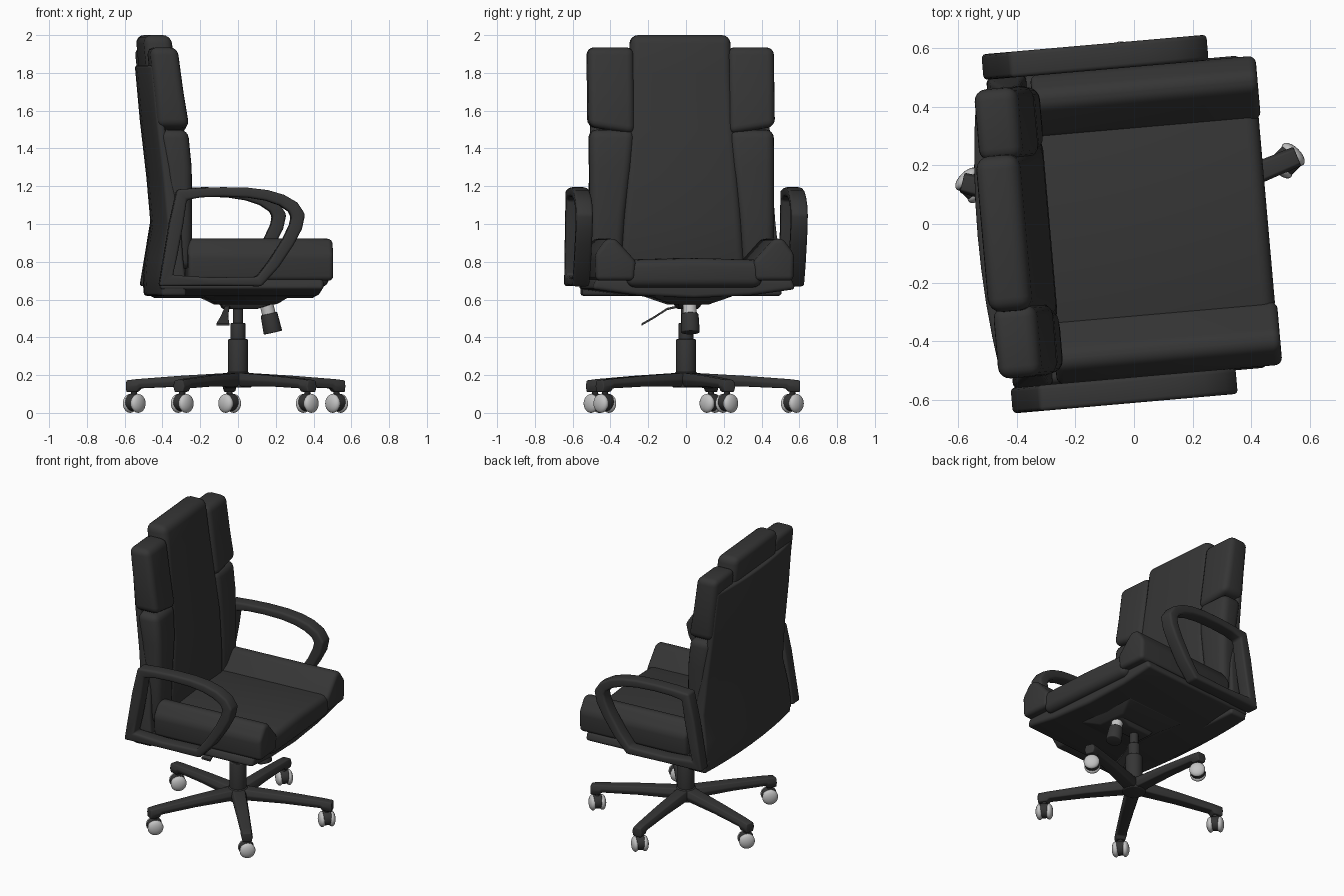
import bpy, bmesh, math
from mathutils import Vector

if "Cube" in bpy.data.objects:
    bpy.data.objects.remove(bpy.data.objects["Cube"])

YAW = math.radians(5)          # the seat is swivelled a little on its base


def colour(name, v):
    m = bpy.data.materials.new(name)
    m.diffuse_color = (v, v, v, 1)
    m.use_nodes = True
    m.node_tree.nodes["Principled BSDF"].inputs["Base Color"].default_value = m.diffuse_color
    return m


BLACK = colour("black leather", 0.036)
GREY = colour("light grey plastic", 0.55)


def finish(name, bm, mat, bevel=0, upper=False, segs=3):
    bmesh.ops.recalc_face_normals(bm, faces=bm.faces)
    me = bpy.data.meshes.new(name)
    bm.to_mesh(me)
    bm.free()
    ob = bpy.data.objects.new(name, me)
    bpy.context.collection.objects.link(ob)
    me.materials.append(mat)
    if upper:
        ob.rotation_euler.z = YAW
        ob.location.y = 0.007
    bpy.ops.object.select_all(action='DESELECT')
    ob.select_set(True)
    bpy.context.view_layer.objects.active = ob
    if bevel:
        b = ob.modifiers.new("round", 'BEVEL')
        b.width, b.segments, b.limit_method = bevel, segs, 'ANGLE'
        b.angle_limit = math.radians(35)
        bpy.ops.object.convert(target='MESH')
    bpy.ops.object.shade_smooth_by_angle(angle=math.radians(40))
    return ob


def loft(name, rings, mat=BLACK, bevel=0, upper=False, closed=False, segs=3):
    """Skin a series of equal rings; cap the ends unless closed."""
    bm = bmesh.new()
    vs = [[bm.verts.new(p) for p in r] for r in rings]
    n = len(rings[0])
    for i in range(len(vs) if closed else len(vs) - 1):
        a, b = vs[i], vs[(i + 1) % len(vs)]
        for j in range(n):
            bm.faces.new((a[j], a[(j + 1) % n], b[(j + 1) % n], b[j]))
    if not closed:
        bm.faces.new(vs[0])
        bm.faces.new(vs[-1])
    return finish(name, bm, mat, bevel, upper, segs)


def rod(name, p, q, r0, r1=None, mat=BLACK, bevel=0, upper=False, n=24):
    """Round bar from p to q."""
    p, q = Vector(p), Vector(q)
    rot = (q - p).to_track_quat('Z', 'Y')
    rings = []
    for c, r in ((p, r0), (q, r1 or r0)):
        rings.append([c + rot @ Vector((r * math.cos(k * math.tau / n), r * math.sin(k * math.tau / n), 0))
                      for k in range(n)])
    return loft(name, rings, mat, bevel, upper)


def upright(name, secs, bevel):
    """Cushion from (z, back, front, side_a, side_b) levels."""
    loft(name, [[(u0, a, z), (u1, a, z), (u1, b, z), (u0, b, z)] for z, u0, u1, a, b in secs],
         BLACK, bevel, True, segs=4)


def along(name, prof, u0, u1, bevel):
    """Side-to-side profile (v, z) extruded from back to front."""
    loft(name, [[(u, v, z) for v, z in prof] for u in (u0, u1)], BLACK, bevel, True, segs=4)


# ---- seat pan, cushion and side bolsters
pan = [(-0.54, 0.655), (-0.3, 0.622), (0, 0.608), (0.3, 0.622), (0.54, 0.655), (0.52, 0.71), (-0.52, 0.71)]
along("seat_pan", pan, -0.46, 0.41, 0.02)
along("seat_cushion", [(-0.36, 0.665), (0.36, 0.665), (0.36, 0.81), (0, 0.82), (-0.36, 0.81)], -0.33, 0.455, 0.045)
for s, side in ((1, "left"), (-1, "right")):
    along(side + "_seat_bolster", [(s * v, z) for v, z in
          ((0.32, 0.70), (0.525, 0.70), (0.53, 0.84), (0.47, 0.922), (0.42, 0.922), (0.31, 0.80))],
          -0.31, 0.462, 0.035)

# ---- curved rear shell
rings = []
for z, ur, th, hw in ((0.62, -0.485, 0.13, 0.53), (0.72, -0.49, 0.13, 0.53), (0.82, -0.482, 0.11, 0.52),
                      (1.0, -0.452, 0.07, 0.5), (1.25, -0.475, 0.05, 0.485), (1.55, -0.51, 0.04, 0.475),
                      (1.84, -0.537, 0.04, 0.465)):
    arc = [(ur + 0.035 * (t / 4) ** 2, hw * t / 4, z) for t in range(-4, 5)]
    rings.append(arc + [(ur + 0.035 + th, hw, z), (ur + 0.035 + th, -hw, z)])
loft("back_shell", rings, BLACK, 0.015, True)

# ---- back cushions
upright("back_centre_cushion", [(z, u0, u1, -h, h) for z, u0, u1, h in (
    (0.74, -0.44, -0.295, 0.34), (1.0, -0.42, -0.287, 0.32), (1.25, -0.43, -0.29, 0.3),
    (1.5, -0.47, -0.318, 0.285), (1.8, -0.505, -0.352, 0.27), (2.0, -0.525, -0.375, 0.265))], 0.045)
for s, side in ((1, "left"), (-1, "right")):
    upright(side + "_back_bolster", [(z, u0, u1, s * a, s * 0.49) for z, u0, u1, a in (
        (0.76, -0.42, -0.285, 0.32), (1.05, -0.41, -0.283, 0.3), (1.3, -0.43, -0.285, 0.27),
        (1.5, -0.46, -0.305, 0.25))], 0.045)
    # headrest wing with a slanted lower edge
    loft(side + "_headrest_wing", [[(u0, s * 0.25, z - d), (u1, s * 0.25, z - d), (u1, s * 0.495, z + d), (u0, s * 0.495, z + d)]
         for z, u0, u1, d in ((1.495, -0.47, -0.298, 0.02), (1.7, -0.485, -0.33, 0), (1.935, -0.51, -0.362, 0))],
         BLACK, 0.04, True, segs=4)

# ---- looped armrests: (forward, z, half thickness) along the centre line
loop = [(-0.435, 0.70, 0.03), (-0.41, 0.83, 0.034), (-0.38, 1.0, 0.036), (-0.35, 1.155, 0.03), (-0.25, 1.166, 0.025),
        (-0.13, 1.17, 0.025), (0.0, 1.166, 0.026), (0.1, 1.152, 0.028), (0.18, 1.127, 0.03), (0.24, 1.09, 0.032),
        (0.268, 1.045, 0.034), (0.255, 0.985, 0.034), (0.215, 0.905, 0.032), (0.14, 0.79, 0.03), (0.06, 0.695, 0.025),
        (-0.2, 0.695, 0.022)]
for s, side in ((1, "left"), (-1, "right")):
    rings = []
    for i, (u, z, h) in enumerate(loop):
        c = Vector((u, z))
        a, b = Vector(loop[i - 1][:2]), Vector(loop[(i + 1) % len(loop)][:2])
        d0, d1 = (c - a).normalized(), (b - c).normalized()
        t = (d0 + d1).normalized()
        nrm = Vector((-t.y, t.x)) * h / max(0.6, t.dot(d1))
        o, k = c + nrm, c - nrm
        rings.append([(o.x, s * 0.527, o.y), (o.x, s * 0.615, o.y), (k.x, s * 0.615, k.y), (k.x, s * 0.527, k.y)])
    loft(side + "_armrest", rings, BLACK, 0.014, True, closed=True)

# ---- tilt mechanism, tension knob and height lever
def plate(u0, u1, h, z):
    return [(u0, -h, z), (u1, -h, z), (u1, h, z), (u0, h, z)]

loft("mechanism_plate", [plate(-0.12, 0.2, 0.1, 0.575), plate(-0.2, 0.26, 0.22, 0.618)], BLACK, 0.01, True)
loft("mechanism_housing", [plate(-0.08, 0.1, 0.05, 0.55), plate(-0.1, 0.2, 0.07, 0.585)], BLACK, 0.008, True)
rod("knob_collar", (0.145, 0.0, 0.60), (0.166, 0.0, 0.515), 0.036, mat=GREY, upper=True)
rod("tension_knob", (0.164, 0.0, 0.525), (0.186, 0.0, 0.425), 0.045, 0.05, bevel=0.006, upper=True)
lever = [(-0.05, 0.0, 0.572, 0.012), (-0.06, -0.1, 0.55, 0.012), (-0.072, -0.17, 0.505, 0.02), (-0.08, -0.235, 0.468, 0.034)]
loft("height_lever", [[(x - w, y, z - 0.006), (x + w, y, z - 0.006), (x + w, y, z + 0.006), (x - w, y, z + 0.006)]
                      for x, y, z, w in lever])

# ---- gas column
rod("column_sleeve", (0, 0, 0.16), (0, 0, 0.39), 0.053, bevel=0.005)
rod("column_tube", (0, 0, 0.38), (0, 0, 0.475), 0.039, bevel=0.004)
rod("column_piston", (0, 0, 0.47), (0, 0, 0.58), 0.027)
rod("base_hub", (0, 0, 0.135), (0, 0, 0.217), 0.075, 0.06, bevel=0.01)

# ---- five legs with twin-wheel casters
for i in range(5):
    ang = math.radians(22.5 + 72 * i)
    d, n = Vector((math.cos(ang), math.sin(ang), 0)), Vector((-math.sin(ang), math.cos(ang), 0))

    def section(r, w, z0, z1):
        return [d * r + n * (k * w) + Vector((0, 0, z)) for k, z in ((-0.75, z0), (0.75, z0), (1, (z0 + z1) / 2), (0.75, z1), (-0.75, z1), (-1, (z0 + z1) / 2))]

    loft(f"leg_{i + 1}", [section(0.02, 0.05, 0.14, 0.213), section(0.3, 0.043, 0.14, 0.197),
                          section(0.53, 0.037, 0.13, 0.18), section(0.545, 0.037, 0.112, 0.179),
                          section(0.603, 0.035, 0.11, 0.172)], BLACK, 0.006)
    c = d * 0.565 + Vector((0, 0, 0.05))
    rod(f"caster_stem_{i + 1}", c, c + Vector((0, 0, 0.08)), 0.016)
    axle = math.radians(45 if i < 2 else -45)
    ax = Vector((math.cos(axle), math.sin(axle), 0))
    rod(f"caster_hood_{i + 1}", c - ax * 0.026 + Vector((0, 0, 0.006)), c + ax * 0.026 + Vector((0, 0, 0.006)), 0.046, bevel=0.005)
    for s in (-1, 1):
        bm = bmesh.new()
        bmesh.ops.create_uvsphere(bm, u_segments=20, v_segments=12, radius=0.05)
        for v in bm.verts:
            v.co.x *= 0.5
        w = finish(f"caster_wheel_{i + 1}_{'a' if s < 0 else 'b'}", bm, GREY)
        w.rotation_euler.z = axle
        w.location = c + ax * (s * 0.03)
